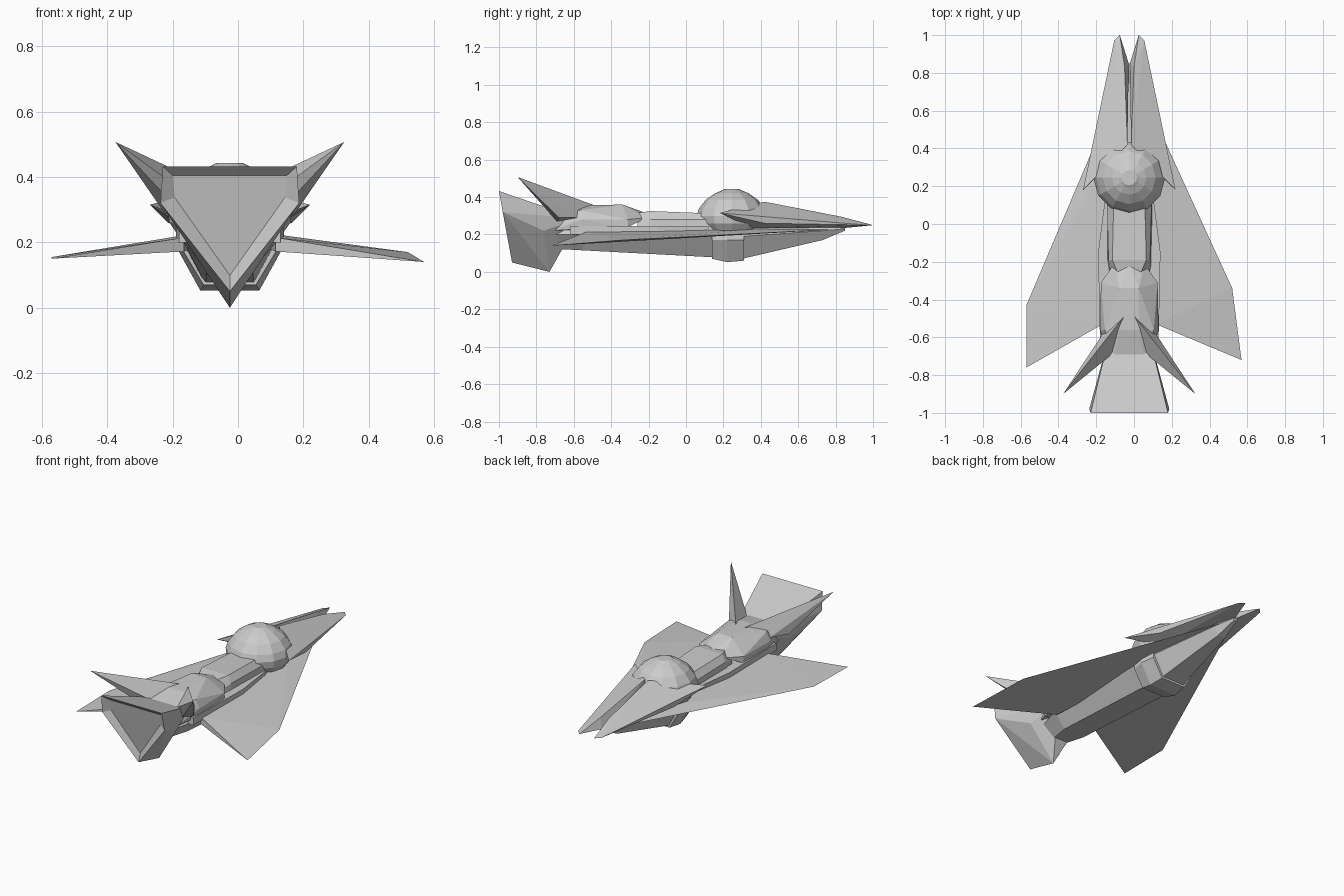
import bpy, bmesh, math
from mathutils import Vector

if "Cube" in bpy.data.objects:
    bpy.data.objects.remove(bpy.data.objects["Cube"])

CX = -0.025  # hull axis sits slightly off centre


def finish(name, bm):
    bmesh.ops.recalc_face_normals(bm, faces=bm.faces[:])
    me = bpy.data.meshes.new(name)
    bm.to_mesh(me)
    bm.free()
    ob = bpy.data.objects.new(name, me)
    bpy.context.collection.objects.link(ob)
    return ob


def hull(name, pts, side=1, both=False, recess=None):
    """Faceted convex body; side flips x about the axis, both mirrors the points."""
    bm = bmesh.new()
    for s in ((1, -1) if both else (side,)):
        for x, y, z in pts:
            if s == -1 and both and x == 0:
                continue
            bm.verts.new((CX + s * x, y, z))
    r = bmesh.ops.convex_hull(bm, input=bm.verts[:])
    junk = {g for g in r["geom_interior"] + r["geom_unused"]
            if isinstance(g, bmesh.types.BMVert)}
    bmesh.ops.delete(bm, geom=list(junk), context='VERTS')
    bmesh.ops.recalc_face_normals(bm, faces=bm.faces[:])
    if recess:
        bm.normal_update()
        rear = [f for f in bm.faces if f.normal.y < -0.8]
        bmesh.ops.inset_region(bm, faces=rear, thickness=recess[0], depth=recess[1])
    return finish(name, bm)


def loft(name, sections):
    """Skin of mirrored half profiles: (y, [(x, z) from top to bottom])."""
    bm = bmesh.new()
    rings = []
    for y, prof in sections:
        loop = [(x, z) for x, z in prof] + [(-x, z) for x, z in reversed(prof)]
        rings.append([bm.verts.new((CX + x, y, z)) for x, z in loop])
    n = len(rings[0])
    for a, b in zip(rings, rings[1:]):
        for i in range(n):
            j = (i + 1) % n
            bm.faces.new((a[i], a[j], b[j], b[i]))
    bm.faces.new(rings[0])
    bm.faces.new(rings[-1])
    return finish(name, bm)


def revolve(name, y, prof, n=12):
    bm = bmesh.new()
    rings = [[bm.verts.new((CX + r * math.cos(2 * math.pi * i / n),
                            y + r * math.sin(2 * math.pi * i / n), z))
              for i in range(n)] for r, z in prof]
    for a, b in zip(rings, rings[1:]):
        for i in range(n):
            j = (i + 1) % n
            bm.faces.new((a[i], a[j], b[j], b[i]))
    bm.faces.new(rings[0])
    bm.faces.new(rings[-1])
    return finish(name, bm)


# Belly: keel running from the nose to a pointed tail
loft("belly", [
    (0.85, [(0.012, 0.235), (0.015, 0.23), (0.01, 0.22)]),
    (0.73, [(0.04, 0.24), (0.05, 0.22), (0.025, 0.17)]),
    (0.30, [(0.11, 0.25), (0.14, 0.19), (0.075, 0.07)]),
    (-0.55, [(0.11, 0.24), (0.14, 0.20), (0.07, 0.115)]),
    (-0.74, [(0.08, 0.22), (0.09, 0.20), (0.03, 0.125)]),
])
# Intake block under the dome
loft("intake", [
    (0.31, [(0.14, 0.21), (0.145, 0.17), (0.08, 0.06)]),
    (0.22, [(0.15, 0.21), (0.155, 0.17), (0.09, 0.052)]),
    (0.14, [(0.14, 0.20), (0.14, 0.17), (0.08, 0.07)]),
])
# Spine behind the dome
loft("spine", [
    (0.20, [(0.08, 0.31), (0.12, 0.28), (0.12, 0.20)]),
    (-0.19, [(0.09, 0.325), (0.11, 0.28), (0.12, 0.20)]),
    (-0.26, [(0.06, 0.315), (0.10, 0.27), (0.12, 0.20)]),
])
# Chevron-roofed engine block
hull("engine_block", [
    (0, -0.20, 0.31), (0.08, -0.21, 0.29), (0, -0.34, 0.36), (0.05, -0.34, 0.36),
    (0.15, -0.31, 0.28), (0.15, -0.31, 0.24), (0.05, -0.56, 0.355), (0.13, -0.56, 0.33),
    (0.155, -0.56, 0.28), (0.15, -0.56, 0.23), (0.08, -0.72, 0.32), (0.11, -0.72, 0.22),
], both=True)

# Flared exhaust with recessed shield-shaped rear face
hull("exhaust", [
    (0, -1.0, 0.432), (0.205, -1.0, 0.432), (0.212, -0.98, 0.32), (0, -0.93, 0.05),
    (0, -0.57, 0.285), (0.10, -0.57, 0.285), (0.14, -0.76, 0.22), (0, -0.73, 0.0),
], both=True, recess=(0.045, -0.025))

# Bubble dome
revolve("dome", 0.245, [(0.15, 0.21), (0.185, 0.26), (0.19, 0.30), (0.175, 0.34),
                        (0.14, 0.385), (0.09, 0.42), (0.055, 0.435), (0.04, 0.443)])

for side, label in ((1, "right"), (-1, "left")):
    # Forked nose blade with barb swept back beside the dome
    hull("nose_blade_" + label, [
        (0.05, 1.0, 0.25), (0.08, 0.97, 0.25), (0.003, 0.85, 0.235), (0.025, 0.83, 0.295),
        (0.03, 0.46, 0.34), (0.01, 0.42, 0.375), (0.245, 0.18, 0.315), (0.19, 0.42, 0.26),
        (0.12, 0.35, 0.235), (0.02, 0.40, 0.23),
    ], side)
    # Tail spike
    hull("tail_fin_" + label, [
        (0.005, -0.46, 0.345), (0.35, -0.90, 0.507), (0.08, -0.68, 0.31),
        (0.14, -0.58, 0.29), (0.20, -0.68, 0.29), (0.13, -0.69, 0.27),
    ], side)
    # Rail along the flank
    hull("side_rail_" + label, [
        (x, y, z) for y, x0, x1 in ((0.12, 0.10, 0.13), (-0.15, 0.11, 0.165), (-0.62, 0.12, 0.155))
        for x in (x0, x1) for z in (0.20, 0.245)
    ], side)
    # Delta wing, slightly different tip on each side
    tip = ([(0.545, -0.34, 0.17), (0.594, -0.72, 0.14)] if side == 1 else
           [(0.545, -0.43, 0.155), (0.545, -0.76, 0.15)])
    hull("wing_" + label, [
        (0, 0.85, 0.23), (0.06, 0.45, 0.235), (0.14, -0.53, 0.215), (0.14, -0.53, 0.172),
        (0.06, 0.45, 0.21),
    ] + tip, side)
